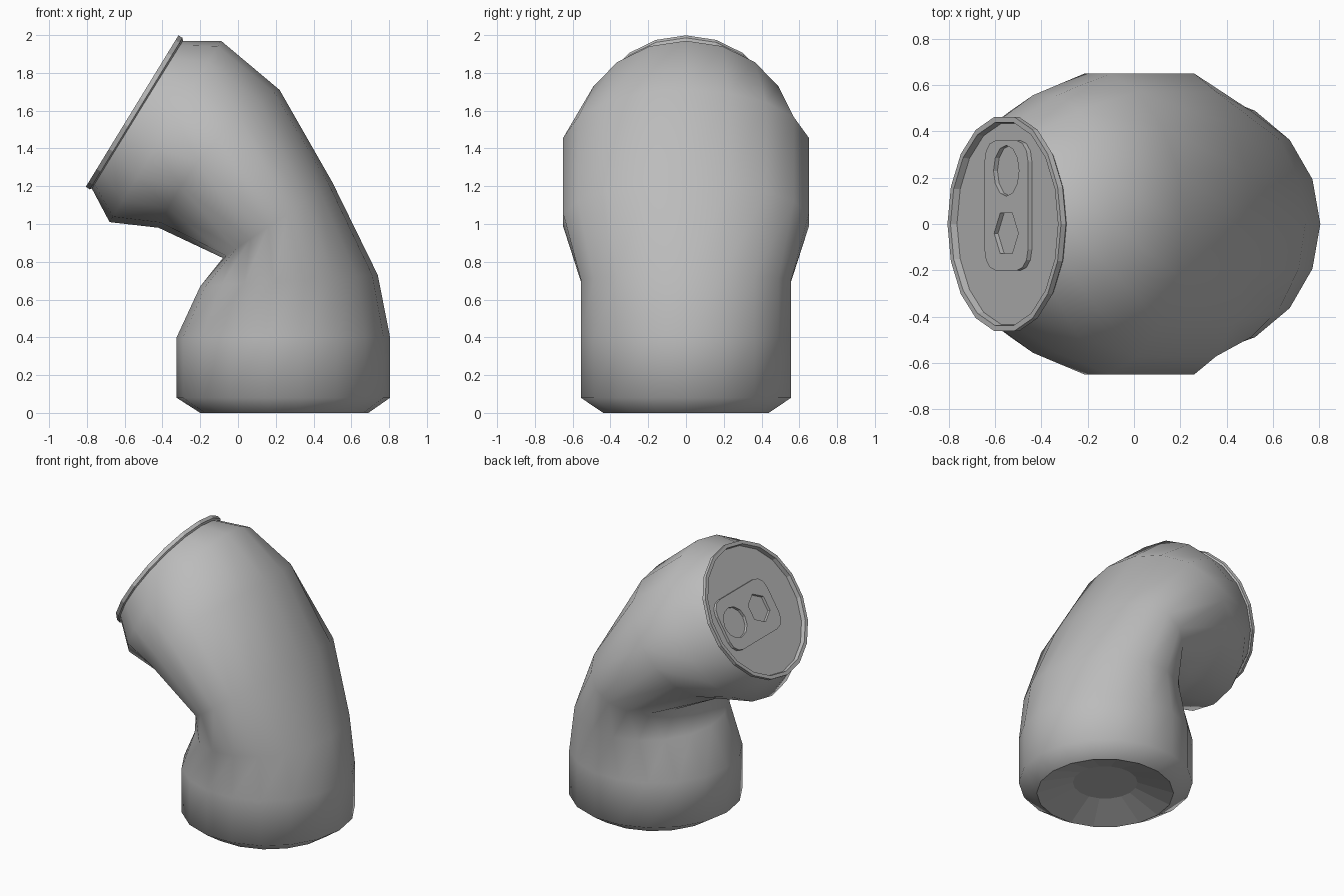
import bpy
from math import sin, cos, pi, radians
from mathutils import Matrix, Vector

if "Cube" in bpy.data.objects:
    bpy.data.objects.remove(bpy.data.objects["Cube"], do_unlink=True)

SIDES = 18

metal = bpy.data.materials.new("grey metal")
metal.use_nodes = True
GREY = (0.5, 0.5, 0.5, 1)
metal.diffuse_color = GREY
metal.node_tree.nodes["Principled BSDF"].inputs["Base Color"].default_value = GREY


def ring(inner, outer, half_width, shift=(0, 0)):
    """Tilted oval between two points of the side profile."""
    a, b = Vector((inner[0], 0, inner[1])), Vector((outer[0], 0, outer[1]))
    centre, arm = (a + b) / 2, (b - a) / 2
    bulge = Vector((shift[0], 0, shift[1]))
    points = []
    for i in range(SIDES):
        t = 2 * pi * i / SIDES
        points.append(centre + arm * cos(t) + bulge * sin(t) ** 2
                      + Vector((0, half_width * sin(t), 0)))
    return points


def loft(name, rings, cap_start=False, cap_end=False, smooth=False):
    """Skin a stack of rings, optionally closing either end."""
    verts = [p for r in rings for p in r]
    faces = []
    for k in range(len(rings) - 1):
        for i in range(SIDES):
            j = (i + 1) % SIDES
            lo, hi = k * SIDES, (k + 1) * SIDES
            faces.append((lo + i, lo + j, hi + j, hi + i))
    if cap_start:
        faces.append(tuple(reversed(range(SIDES))))
    if cap_end:
        faces.append(tuple(range(len(verts) - SIDES, len(verts))))
    mesh = bpy.data.meshes.new(name)
    mesh.from_pydata(verts, [], faces)
    mesh.materials.append(metal)
    if smooth:
        mesh.shade_smooth()
    obj = bpy.data.objects.new(name, mesh)
    bpy.context.collection.objects.link(obj)
    return obj


def lathe_rings(profile, dx=0):
    """Circular rings from (radius, height) pairs."""
    return [[Vector((dx + r * cos(2 * pi * i / SIDES), r * sin(2 * pi * i / SIDES), z))
             for i in range(SIDES)] for r, z in profile]


# Bent can body, from the foot up to the neck
loft("can_body", [
    ring((-0.2, 0), (0.69, 0), 0.445),
    ring((-0.325, 0.08), (0.805, 0.08), 0.565),
    ring((-0.325, 0.4), (0.805, 0.4), 0.565),
    ring((-0.2, 0.67), (0.74, 0.73), 0.565),
    ring((-0.08, 0.82), (0.5, 1.22), 0.66),
    ring((-0.42, 0.98), (0.22, 1.71), 0.66, (-0.06, 0.05)),
    ring((-0.68, 1.01), (-0.09, 1.97), 0.565),
    ring((-0.775, 1.19), (-0.295, 1.97), 0.46),
], smooth=True)

# Recessed underside
loft("can_base", lathe_rings([(0.21, 0.08), (0.445, 0)], 0.245), cap_start=True)

# Frame of the tilted lid
up = Vector((0.522, 0, 0.853)).normalized()
side = Vector((0, 1, 0))
normal = up.cross(side)
frame = Matrix((up, side, normal)).transposed().to_4x4()
frame.translation = (-0.535, 0, 1.582)

# Raised rim and sunken lid
lid = loft("rim_and_lid", lathe_rings(
    [(0.458, -0.005), (0.47, 0.005), (0.47, 0.03), (0.445, 0.03), (0.44, 0)]), cap_end=True)
lid.matrix_world = frame


# Pull tab with two holes
def oval(cx, cy, rx, ry, count):
    return [(cx + rx * cos(2 * pi * i / count), cy + ry * sin(2 * pi * i / count))
            for i in range(count)]


def rounded_rect(cx, cy, hx, hy, r):
    points = []
    for k, (sx, sy) in enumerate([(1, 1), (-1, 1), (-1, -1), (1, -1)]):
        for step in range(4):
            t = radians(90 * k + 30 * step)
            points.append((cx + sx * (hx - r) + r * cos(t), cy + sy * (hy - r) + r * sin(t)))
    return points


outline = bpy.data.curves.new("tab_outline", "CURVE")
outline.dimensions = "2D"
outline.fill_mode = "BOTH"
outline.extrude = 0.01
for loop in (rounded_rect(0, 0.08, 0.18, 0.28, 0.09),
             oval(0, 0.23, 0.105, 0.11, 12),
             oval(0, -0.04, 0.1, 0.1, 6)):
    spline = outline.splines.new("POLY")
    spline.points.add(len(loop) - 1)
    for point, (x, y) in zip(spline.points, loop):
        point.co = (x, y, 0, 1)
    spline.use_cyclic_u = True
helper = bpy.data.objects.new("tab_outline", outline)
bpy.context.collection.objects.link(helper)
bpy.context.view_layer.update()
tab_mesh = bpy.data.meshes.new_from_object(
    helper.evaluated_get(bpy.context.evaluated_depsgraph_get()))
bpy.data.objects.remove(helper, do_unlink=True)
tab_mesh.materials.clear()
tab_mesh.materials.append(metal)
tab_mesh.shade_flat()
tab = bpy.data.objects.new("pull_tab", tab_mesh)
bpy.context.collection.objects.link(tab)
tab.matrix_world = frame @ Matrix.Translation((0, 0, 0.01))
